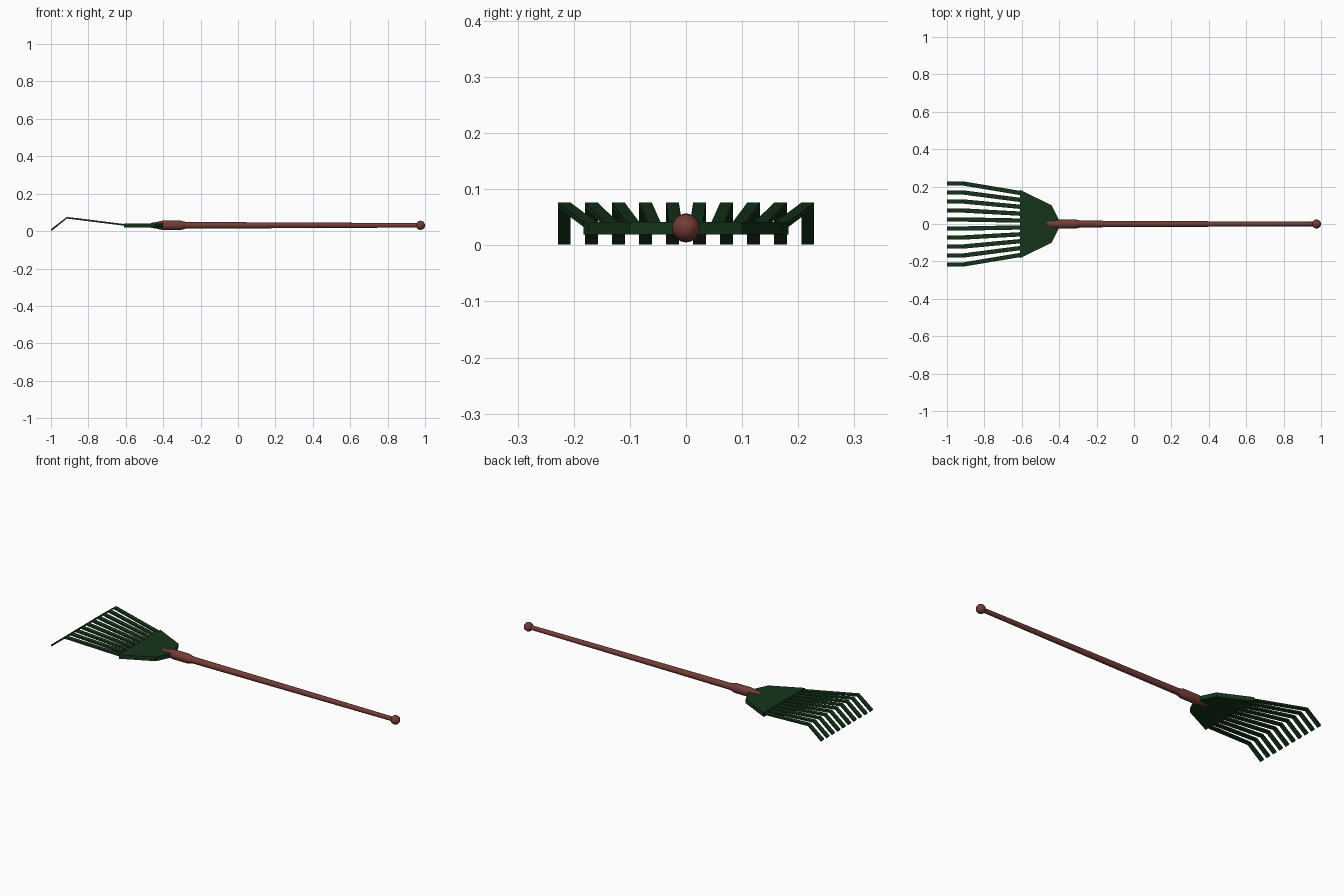
import bpy, bmesh, math

if "Cube" in bpy.data.objects:
    bpy.data.objects.remove(bpy.data.objects["Cube"])


def material(name, rgb):
    m = bpy.data.materials.new(name)
    m.diffuse_color = (*rgb, 1)
    m.use_nodes = True
    m.node_tree.nodes["Principled BSDF"].inputs["Base Color"].default_value = m.diffuse_color
    return m


WOOD = material("red_brown", (0.17, 0.045, 0.036))
GREEN = material("dark_green", (0.008, 0.036, 0.011))


def make_object(name, bm, mat):
    bmesh.ops.recalc_face_normals(bm, faces=bm.faces)
    me = bpy.data.meshes.new(name)
    bm.to_mesh(me)
    bm.free()
    ob = bpy.data.objects.new(name, me)
    bpy.context.collection.objects.link(ob)
    me.materials.append(mat)
    return ob


def loft(bm, rings):
    """Skin a list of closed rings and cap both ends."""
    loops = [[bm.verts.new(p) for p in r] for r in rings]
    for a, b in zip(loops, loops[1:]):
        for i in range(len(a)):
            j = (i + 1) % len(a)
            bm.faces.new((a[i], a[j], b[j], b[i]))
    bm.faces.new(loops[0][::-1])
    bm.faces.new(loops[-1])


def rod(name, sections, sides=16, z=0.031):
    """Elliptical sections (x, half width, half height) along x."""
    bm = bmesh.new()
    angles = [2 * math.pi * i / sides for i in range(sides)]
    loft(bm, [[(x, w * math.cos(a), z + h * math.sin(a)) for a in angles]
              for x, w, h in sections])
    ob = make_object(name, bm, WOOD)
    bpy.ops.object.select_all(action='DESELECT')
    bpy.context.view_layer.objects.active = ob
    ob.select_set(True)
    bpy.ops.object.shade_smooth_by_angle(angle=math.radians(35))
    return ob


# Handle: socket, tapered shaft and end knob
rod("handle_socket", [(-0.465, 0.019, 0.013), (-0.44, 0.021, 0.017),
                      (-0.40, 0.024, 0.026), (-0.31, 0.024, 0.026),
                      (-0.28, 0.018, 0.018)])
rod("handle_shaft", [(-0.30, 0.018, 0.018), (0.965, 0.012, 0.012)])
rod("handle_knob", [(0.955, 0.012, 0.012), (0.962, 0.021, 0.021),
                    (0.975, 0.025, 0.025), (0.989, 0.021, 0.021),
                    (0.997, 0.012, 0.012), (1.0, 0.004, 0.004)])

# Head plate
half = [(-0.61, 0.183), (-0.44, 0.10), (-0.40, 0.018)]
outline = half + [(x, -y) for x, y in reversed(half)]
bm = bmesh.new()
loft(bm, [[(x, y, z) for x, y in outline] for z in (0.019, 0.042)])
make_object("head_plate", bm, GREEN)

# Fanned tines with bent tips
W, T = 0.0115, 0.0045
path = [(-0.59, 0.031, 0.75), (-0.915, 0.0715, 1.0), (-0.998, 0.006, 1.0)]
for n in range(10):
    y0 = (n - 4.5) * 0.0482
    bm = bmesh.new()
    loft(bm, [[(x - dx, y0 * s + sy * W, z + sz * T)
               for sy, sz in ((-1, -1), (1, -1), (1, 1), (-1, 1))
               for dx in [0.002 * sz if s == 1.0 and z < 0.02 else 0]]
              for x, z, s in path])
    make_object(f"tine_{n + 1}", bm, GREEN)
